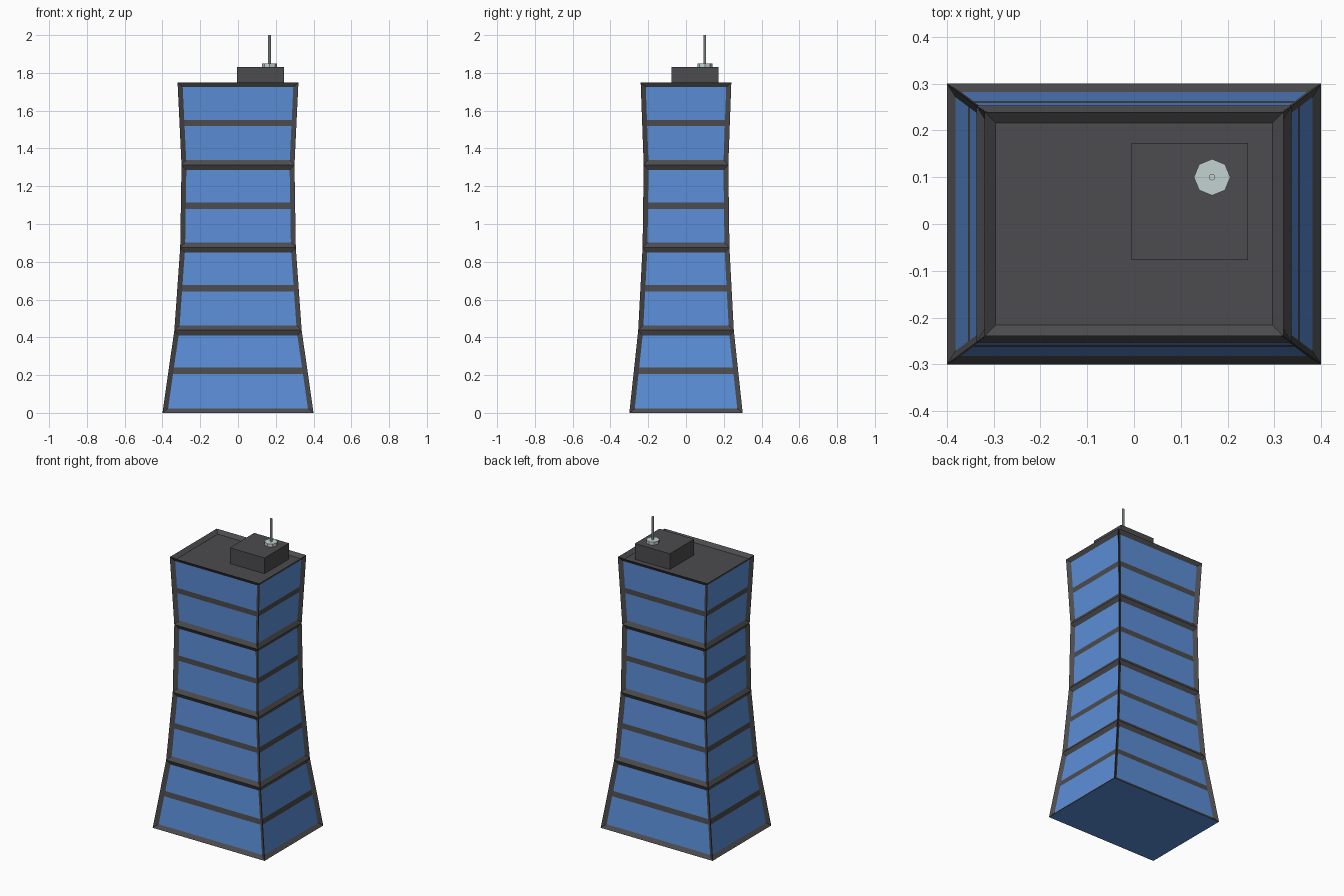
import bpy, bmesh, math
from mathutils import Vector

if "Cube" in bpy.data.objects:
    bpy.data.objects.remove(bpy.data.objects["Cube"])


def material(name, rgb):
    m = bpy.data.materials.new(name)
    m.diffuse_color = (*rgb, 1)
    m.use_nodes = True
    m.node_tree.nodes["Principled BSDF"].inputs["Base Color"].default_value = m.diffuse_color
    return m


GREY = material("dark grey frame", (0.072, 0.072, 0.077))
BLUE = material("blue glass", (0.105, 0.27, 0.68))
METAL = material("pale metal", (0.55, 0.65, 0.63))


def add_object(name, bm, mats):
    me = bpy.data.meshes.new(name)
    bmesh.ops.recalc_face_normals(bm, faces=bm.faces)
    bm.to_mesh(me)
    bm.free()
    for m in mats:
        me.materials.append(m)
    ob = bpy.data.objects.new(name, me)
    bpy.context.collection.objects.link(ob)
    return ob


def box(name, lo, hi, mat):
    bm = bmesh.new()
    bmesh.ops.create_cube(bm, size=1)
    for v in bm.verts:
        v.co = Vector([(a + b) / 2 + c * (b - a) for a, b, c in zip(lo, hi, v.co)])
    return add_object(name, bm, [mat])


def cylinder(name, x, y, z0, z1, r, sides, mat):
    bm = bmesh.new()
    bmesh.ops.create_cone(bm, cap_ends=True, segments=sides, radius1=r, radius2=r, depth=z1 - z0)
    bmesh.ops.translate(bm, verts=bm.verts, vec=(x, y, (z0 + z1) / 2))
    return add_object(name, bm, [mat])


# Waisted tower: four tapering storeys
STOREY = 0.4375
HALF = [(0.40, 0.30), (0.337, 0.253), (0.306, 0.230), (0.299, 0.224), (0.32, 0.24)]
bm = bmesh.new()
rings = [[bm.verts.new((sx * a, sy * b, i * STOREY))
          for sx, sy in ((-1, -1), (1, -1), (1, 1), (-1, 1))]
         for i, (a, b) in enumerate(HALF)]
sides = [bm.faces.new((lo[k], lo[(k + 1) % 4], hi[(k + 1) % 4], hi[k]))
         for lo, hi in zip(rings, rings[1:]) for k in range(4)]
bottom = bm.faces.new(rings[0][::-1])
roof = bm.faces.new(rings[-1])
bm.normal_update()

# Recessed glass panels and recessed roof
bmesh.ops.inset_individual(bm, faces=sides, thickness=0.026, depth=-0.015, use_even_offset=True)
bmesh.ops.inset_individual(bm, faces=[roof], thickness=0.024, depth=-0.02, use_even_offset=True)
for f in sides + [bottom]:
    f.material_index = 1

# Grey band cut across the middle of each panel
mids = [i * STOREY + 0.222 for i in range(4)]
for mid in mids:
    for z in (mid - 0.017, mid + 0.017):
        faces = [f for f in bm.faces if f.material_index == 1 and f is not bottom]
        geom = faces + list({e for f in faces for e in f.edges}) + list({v for f in faces for v in f.verts})
        bmesh.ops.bisect_plane(bm, geom=geom, plane_co=(0, 0, z), plane_no=(0, 0, 1))
for f in bm.faces:
    c = f.calc_center_median().z
    if f.material_index == 1 and any(abs(c - m) < 0.015 for m in mids):
        f.material_index = 0
add_object("tower", bm, [GREY, BLUE])

# Rooftop plant room and antenna
box("plant_room", (-0.005, -0.077, 1.725), (0.244, 0.173, 1.832), GREY)
cylinder("antenna_base", 0.167, 0.10, 1.832, 1.851, 0.039, 8, METAL)
cylinder("antenna_mast", 0.167, 0.10, 1.85, 2.0, 0.007, 8, METAL)
